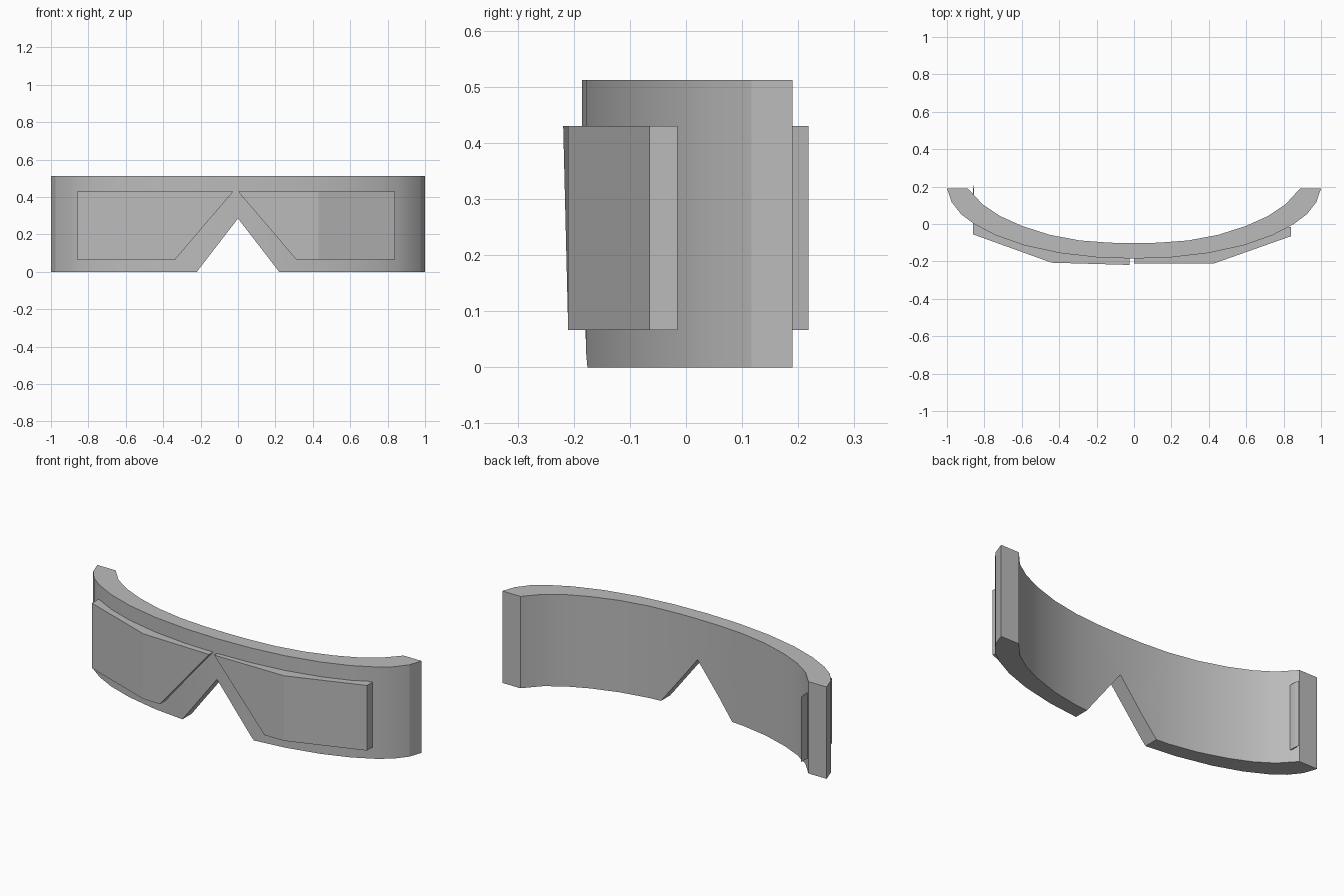
import bpy, bmesh
from mathutils import Vector

cube = bpy.data.objects.get("Cube")
if cube:
    bpy.data.objects.remove(cube, do_unlink=True)

grey = bpy.data.materials.new("plain grey")
grey.use_nodes = True
colour = (0.5, 0.5, 0.5, 1)
grey.diffuse_color = colour
grey.node_tree.nodes["Principled BSDF"].inputs["Base Color"].default_value = colour


def extrude(name, points, z0, z1, cut=None):
    """Extrude a plan outline upward; cut is an optional (point, normal) trim."""
    bm = bmesh.new()
    base = bm.faces.new([bm.verts.new((x, y, z0)) for x, y in points])
    top = bmesh.ops.extrude_face_region(bm, geom=[base])["geom"]
    moved = [v for v in top if isinstance(v, bmesh.types.BMVert)]
    bmesh.ops.translate(bm, verts=moved, vec=(0, 0, z1 - z0))
    if cut:
        geom = bm.verts[:] + bm.edges[:] + bm.faces[:]
        bmesh.ops.bisect_plane(bm, geom=geom, plane_co=cut[0],
                               plane_no=cut[1], clear_outer=True)
        bmesh.ops.holes_fill(bm, edges=[e for e in bm.edges if e.is_boundary])
    bmesh.ops.recalc_face_normals(bm, faces=bm.faces[:])
    mesh = bpy.data.meshes.new(name)
    bm.to_mesh(mesh)
    bm.free()
    mesh.materials.append(grey)
    ob = bpy.data.objects.new(name, mesh)
    bpy.context.collection.objects.link(ob)
    return ob


def mirrored(half):
    """Complete a half curve, listed from the +x end to the centre."""
    return half + [(-x, y) for x, y in reversed(half) if x > 0]


# Curved band
outer = [(1, .19), (.975, .117), (.925, .053), (.855, 0), (.74, -.06),
         (.59, -.113), (.40, -.155), (.2, -.178), (0, -.185)]
inner = [(.888, .19), (.81, .105), (.717, .043), (.6, -.01),
         (.45, -.058), (.29, -.088), (.13, -.1), (0, -.102)]
band = extrude("visor_band", mirrored(outer) + mirrored(inner)[::-1], 0, .512)

# Nose notch: a triangular prism subtracted from the band
notch = extrude("nose_cutter", [(-.3, -.5), (.3, -.5), (.3, .1), (-.3, .1)], -.1, .285,
                cut=((0, 0, .285), Vector((.285, 0, .22))))
bm = bmesh.new()
bm.from_mesh(notch.data)
bmesh.ops.bisect_plane(bm, geom=bm.verts[:] + bm.edges[:] + bm.faces[:],
                       plane_co=(0, 0, .285), plane_no=(-.285, 0, .22), clear_outer=True)
bmesh.ops.holes_fill(bm, edges=[e for e in bm.edges if e.is_boundary])
bmesh.ops.recalc_face_normals(bm, faces=bm.faces[:])
bm.to_mesh(notch.data)
bm.free()
notch.hide_render = True

mod = band.modifiers.new("nose_notch", 'BOOLEAN')
mod.operation, mod.solver, mod.object = 'DIFFERENCE', 'EXACT', notch
bpy.ops.object.select_all(action='DESELECT')
bpy.context.view_layer.objects.active = band
band.select_set(True)
bpy.ops.object.modifier_apply(modifier=mod.name)
bpy.data.objects.remove(notch, do_unlink=True)
bpy.ops.object.shade_smooth_by_angle(angle=.33)

# Raised lens plates, trimmed along the slanted nose edge
back = [(.6, -.09), (.3, -.15), (0, -.17)]
extrude("left_lens", [(0, -.21), (.43, -.21), (.84, -.065), (.84, -.015), (.8, -.015)] + back,
        .067, .43, cut=((0, 0, .43), Vector((-.363, 0, -.31))))

# The right plate's end wall runs back through the band to a thin fin
extrude("right_lens", [(-.02, -.219), (-.44, -.207), (-.862, -.055), (-.862, .218),
                       (-.856, .19), (-.856, 0), (-.8, -.015)]
        + [(-x, y) for x, y in back[:-1]] + [(-.02, -.17)],
        .067, .43, cut=((-.025, 0, .43), Vector((.363, 0, -.31))))
